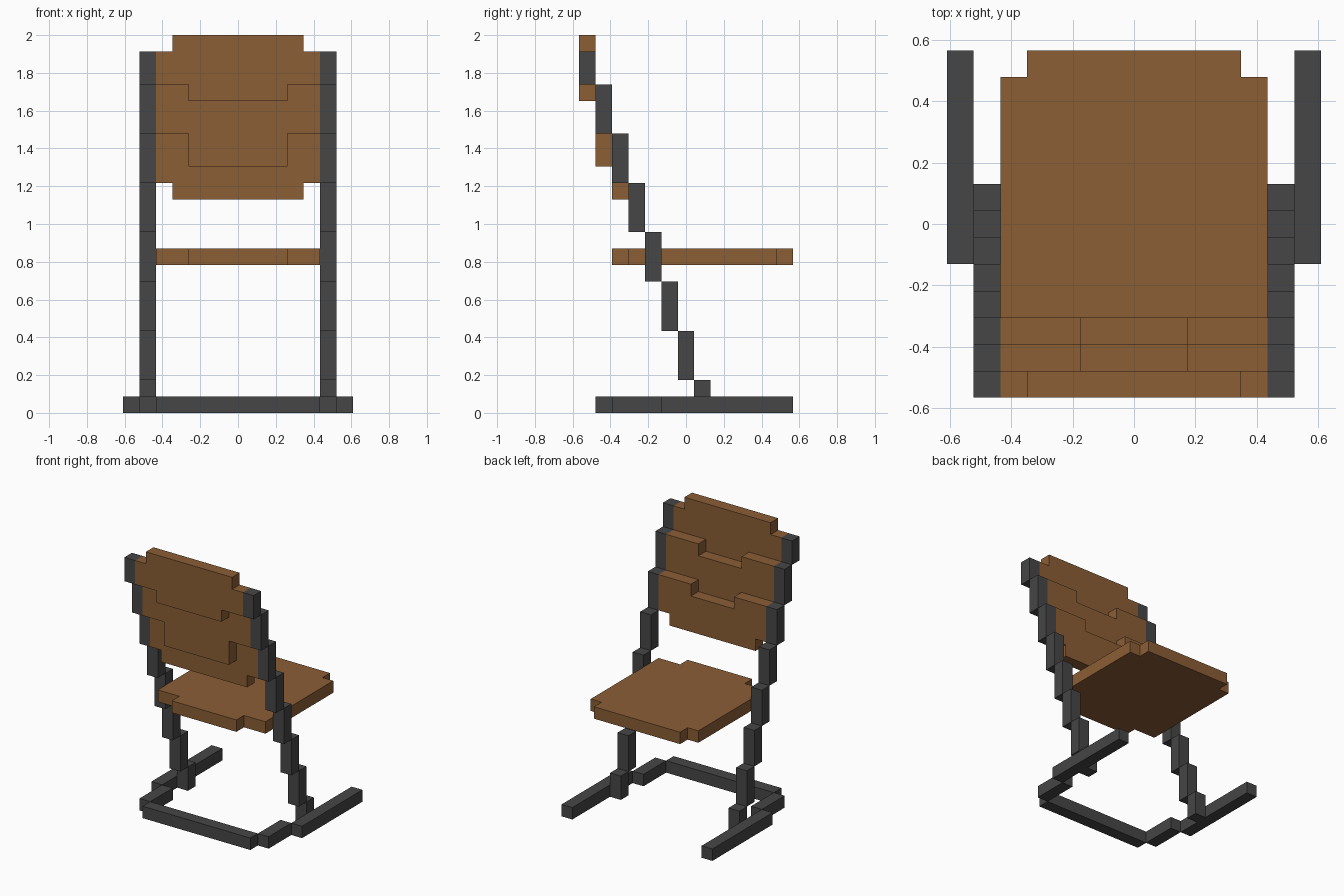
import bpy
import bmesh
from mathutils import Vector

if "Cube" in bpy.data.objects:
    bpy.data.objects.remove(bpy.data.objects["Cube"], do_unlink=True)

U = 2 / 23                      # one block
DEPTH = 13                      # blocks from back (-y) to front (+y)


def material(name, rgb):
    m = bpy.data.materials.new(name)
    m.use_nodes = True
    m.diffuse_color = (*rgb, 1)
    bsdf = m.node_tree.nodes["Principled BSDF"]
    bsdf.inputs["Base Color"].default_value = (*rgb, 1)
    bsdf.inputs["Roughness"].default_value = 0.8
    return m


WOOD = material("brown wood", (0.258, 0.112, 0.036))
METAL = material("dark grey metal", (0.061, 0.061, 0.061))


def to_world(x, y, z):
    """Block coordinates to scene units, centred in y."""
    return Vector((x, y - DEPTH / 2, z)) * U


def finish(name, bm, mat):
    bmesh.ops.recalc_face_normals(bm, faces=bm.faces)
    mesh = bpy.data.meshes.new(name)
    bm.to_mesh(mesh)
    bm.free()
    mesh.materials.append(mat)
    obj = bpy.data.objects.new(name, mesh)
    bpy.context.collection.objects.link(obj)
    return obj


def box(name, x, y, z, mat):
    """Box from (low, high) ranges in blocks."""
    bm = bmesh.new()
    bmesh.ops.create_cube(bm, size=1)
    for v in bm.verts:
        v.co = to_world(*(r[0] if c < 0 else r[1] for c, r in zip(v.co, (x, y, z))))
    return finish(name, bm, mat)


def plate(name, half, start, upright):
    """One-block-thick plate from the +x half of a symmetric outline."""
    outline = half + [(-x, h) for x, h in reversed(half)]
    bm = bmesh.new()
    if upright:
        pts, push = [(x, start, h) for x, h in outline], Vector((0, U, 0))
    else:
        pts, push = [(x, h, start) for x, h in outline], Vector((0, 0, U))
    face = bm.faces.new([bm.verts.new(to_world(*p)) for p in pts])
    ext = bmesh.ops.extrude_face_region(bm, geom=[face])
    verts = [g for g in ext["geom"] if isinstance(g, bmesh.types.BMVert)]
    bmesh.ops.translate(bm, verts=verts, vec=push)
    return finish(name, bm, WOOD)


# Seat, with a narrow tab at the back and a stepped front edge
plate("seat", [(4, 13), (4, 12), (5, 12), (5, 3), (3, 3), (3, 2)], 9, False)

# Backrest layers, each one block further back than the one below
plate("backrest_top", [(4, 23), (4, 22), (5, 22), (5, 20), (3, 20), (3, 19)], 0, True)
plate("backrest_middle", [(2, 19), (2, 20), (5, 20), (5, 17), (3, 17), (3, 15)], 1, True)
plate("backrest_bottom", [(2, 16), (2, 17), (5, 17), (5, 14), (4, 14), (4, 13)], 2, True)

# Base crossbar
box("base_crossbar", (-5, 5), (1, 2), (0, 1), METAL)

# Stepped posts and floor rails on both sides
POST_HEIGHTS = [0, 2, 5, 8, 11, 14, 17, 20, 22]
for side, s in (("left", 1), ("right", -1)):
    post_x = sorted((5 * s, 6 * s))
    rail_x = sorted((6 * s, 7 * s))
    box(f"{side}_inner_rail", post_x, (2, 5), (0, 1), METAL)
    box(f"{side}_outer_rail", rail_x, (5, 13), (0, 1), METAL)
    for i, (low, high) in enumerate(zip(POST_HEIGHTS, POST_HEIGHTS[1:])):
        box(f"{side}_post_step_{i + 1}", post_x, (7 - i, 8 - i), (low, high), METAL)
